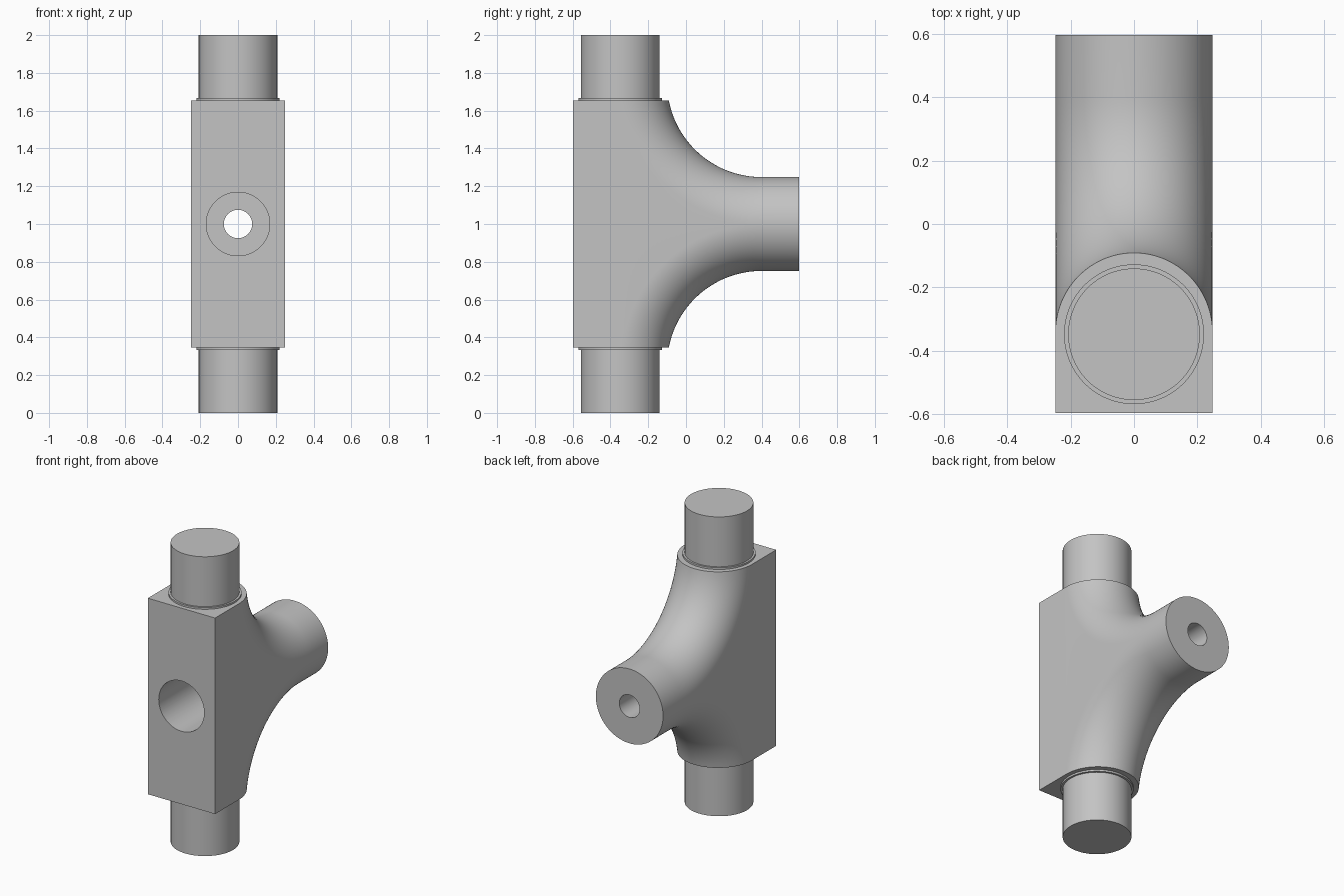
import bpy, bmesh
from math import pi, sin, cos, asin, radians

if "Cube" in bpy.data.objects:
    bpy.data.objects.remove(bpy.data.objects["Cube"])

grey = bpy.data.materials.new("plain grey")
grey.use_nodes = True
colour = (0.55, 0.55, 0.55, 1)
grey.diffuse_color = colour
grey.node_tree.nodes["Principled BSDF"].inputs["Base Color"].default_value = colour

RADIUS = 0.2485           # round back and arm
FRONT, BACK = -0.597, 0.597
AXIS = FRONT + RADIUS     # y of the vertical pipe axis
TOP = 0.655               # half height of the body about z = 1
BEND = 0.7485             # bend radius of the arm's centre line
BEND_Y = AXIS + BEND
COLUMNS, STEPS = 48, 32


def cylinder(name, radius, depth, location, along_y=False):
    bpy.ops.mesh.primitive_cylinder_add(
        vertices=96, radius=radius, depth=depth, location=location,
        rotation=(pi / 2 if along_y else 0, 0, 0))
    ob = bpy.context.object
    ob.name = name
    ob.data.materials.append(grey)
    bpy.ops.object.shade_smooth_by_angle(angle=radians(30))
    return ob


def upper_edge(half):
    """Front corner, bend and arm end of one slice, as (y, height over the arm axis)."""
    rho = BEND - half
    start = asin((BEND - TOP) / rho)
    edge = [(FRONT, TOP)]
    for i in range(STEPS + 1):
        a = start + (pi / 2 - start) * i / STEPS
        edge.append((BEND_Y - rho * cos(a), BEND - rho * sin(a)))
    return edge + [(BACK, half)]


# Body: slices across x, lofted into one solid
bm = bmesh.new()
rings = []
for c in range(COLUMNS + 1):
    phi = pi * (c / COLUMNS - 0.5)
    upper = upper_edge(RADIUS * cos(phi))
    outline = upper + [(y, -h) for y, h in reversed(upper)]
    rings.append([bm.verts.new((RADIUS * sin(phi), y, 1 + h)) for y, h in outline])
count = len(rings[0])
for a, b in zip(rings, rings[1:]):
    for i in range(count):
        j = (i + 1) % count
        bm.faces.new((a[i], a[j], b[j], b[i]))
for ring in (rings[0], rings[-1]):
    half = count // 2
    bm.faces.new(ring[:half - 1] + ring[half + 2:])   # flat side, without the arm line
bmesh.ops.remove_doubles(bm, verts=bm.verts, dist=0.00001)
bmesh.ops.dissolve_degenerate(bm, edges=bm.edges, dist=0.00001)
bmesh.ops.recalc_face_normals(bm, faces=bm.faces)
mesh = bpy.data.meshes.new("body")
bm.to_mesh(mesh)
bm.free()
body = bpy.data.objects.new("body", mesh)
bpy.context.collection.objects.link(body)
mesh.materials.append(grey)

# Stepped hole from the front through the arm
SHOULDER = 0.2
wide = cylinder("wide_hole_cutter", 0.168, 1.6, (0, SHOULDER - 0.8, 1), True)
narrow = cylinder("narrow_hole_cutter", 0.075, 2, (0, 0, 1), True)
for cutter in (wide, narrow):
    mod = body.modifiers.new("hole", "BOOLEAN")
    mod.operation = "DIFFERENCE"
    mod.solver = "EXACT"
    mod.object = cutter
bpy.ops.object.select_all(action="DESELECT")
body.select_set(True)
bpy.context.view_layer.objects.active = body
for mod in list(body.modifiers):
    bpy.ops.object.modifier_apply(modifier=mod.name)
for cutter in (wide, narrow):
    bpy.data.objects.remove(cutter)
bpy.ops.object.shade_smooth_by_angle(angle=radians(30))

# Round stubs and their thin collars, above and below
for side, sign in (("top", 1), ("bottom", -1)):
    inner = TOP - 0.05
    cylinder(side + "_stub", 0.208, 1 - inner, (0, AXIS, 1 + sign * (1 + inner) / 2))
    cylinder(side + "_collar", 0.221, 0.06, (0, AXIS, 1 + sign * (TOP - 0.018)))
